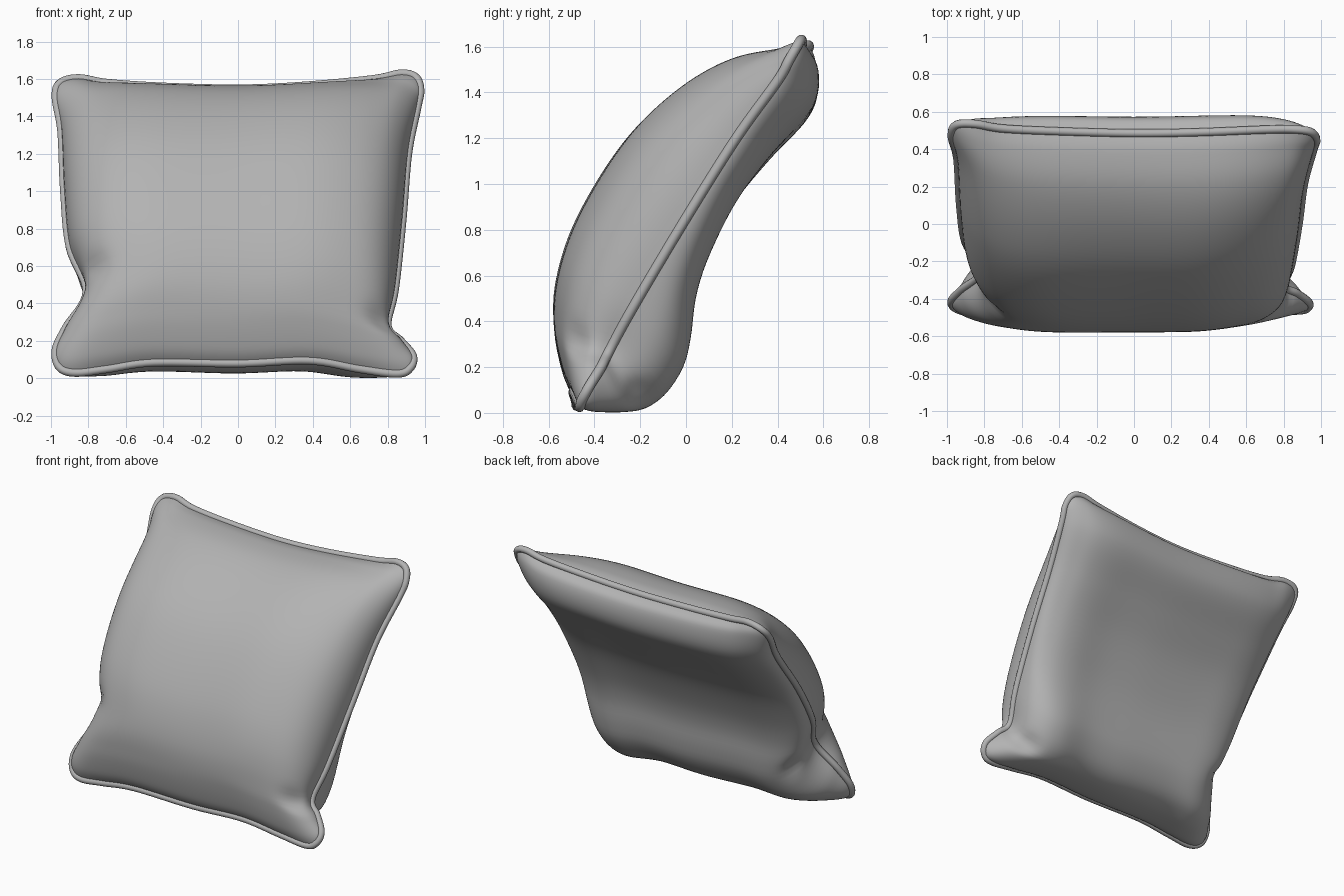
import bpy, math
from mathutils import Vector

if "Cube" in bpy.data.objects:
    bpy.data.objects.remove(bpy.data.objects["Cube"])

# Seam loop, anticlockwise from the bottom left corner
SEAM = [(-.955, -.45, .06), (-.87, -.475, .03), (-.7, -.48, .05), (-.45, -.49, .085),
        (0, -.49, .08), (.38, -.49, .095), (.65, -.47, .05), (.85, -.465, .025),
        (.92, -.455, .055), (.935, -.42, .12), (.87, -.37, .2), (.80, -.33, .28),
        (.84, -.22, .48), (.88, 0, .85), (.91, .22, 1.2), (.96, .40, 1.45), (.975, .45, 1.54),
        (.95, .49, 1.61), (.87, .505, 1.63), (.72, .505, 1.6), (.35, .49, 1.565),
        (0, .485, 1.55), (-.4, .495, 1.56), (-.7, .51, 1.58), (-.85, .535, 1.605),
        (-.95, .53, 1.58), (-.975, .47, 1.5), (-.945, .35, 1.32), (-.93, .1, 1.0),
        (-.9, -.1, .7), (-.81, -.25, .46), (-.92, -.35, .27), (-.975, -.41, .15)]
CORNERS = (0, 8, 17, 25)
# Middle profiles (y, z) of both panels, from bottom seam to top seam
FRONT = [(-.49, .08), (-.535, .16), (-.575, .35), (-.57, .55), (-.5, .79), (-.36, 1.05),
         (-.2, 1.26), (0, 1.43), (.2, 1.535), (.38, 1.565), (.485, 1.55)]
BACK = [(-.49, .08), (-.42, .035), (-.24, .03), (-.12, .08), (-.03, .2), (.005, .33), (.025, .5),
        (.08, .67), (.2, .9), (.36, 1.1), (.52, 1.27), (.57, 1.38), (.56, 1.5), (.485, 1.55)]
# Pinched folds beside the lower corners: side, height fraction, overhang
FOLDS = [(-1, .27, .05), (1, .14, .05)]
N = 72
STEP = 8

grey = bpy.data.materials.new("grey_fabric")
grey.diffuse_color = (.45, .45, .45, 1)
grey.use_nodes = True
grey.node_tree.nodes["Principled BSDF"].inputs["Base Color"].default_value = grey.diffuse_color


def spline(pts, closed=False):
    """Dense Catmull-Rom curve through the points."""
    p = [Vector(q) for q in pts]
    n = len(p)
    at = (lambda i: p[i % n]) if closed else (lambda i: p[max(0, min(n - 1, i))])
    out = []
    for i in range(n if closed else n - 1):
        a, b, c, d = at(i - 1), at(i), at(i + 1), at(i + 2)
        for k in range(STEP):
            t = k / STEP
            out.append(0.5 * (2 * b + (c - a) * t + (2 * a - 5 * b + 4 * c - d) * t * t
                              + (3 * b - a - 3 * c + d) * t ** 3))
    out.append(at(n))
    return out


def resample(line, params):
    """Points at the given fractions of the line's length."""
    acc = [0]
    for a, b in zip(line, line[1:]):
        acc.append(acc[-1] + (b - a).length)
    out, i = [], 0
    for t in params:
        s = t * acc[-1]
        while i < len(line) - 2 and acc[i + 1] < s:
            i += 1
        out.append(line[i].lerp(line[i + 1], min(1, (s - acc[i]) / max(1e-9, acc[i + 1] - acc[i]))))
    return out


# Parameters are packed more tightly near the seam
T = [0.85 * (0.5 - 0.5 * math.cos(math.pi * i / N)) + 0.15 * i / N for i in range(N + 1)]
loop = spline(SEAM, True)
c = [k * STEP for k in CORNERS] + [len(loop) - 1]
bottom, right, top, left = [loop[c[k]:c[k + 1] + 1] for k in range(4)]
bottom, right = resample(bottom, T), resample(right, T)
top, left = resample(top[::-1], T), resample(left[::-1], T)


def base(i, j):
    u, v = T[i], T[j]
    return (bottom[i] * (1 - v) + top[i] * v + left[j] * (1 - u) + right[j] * u
            - (bottom[0] * (1 - u) + bottom[N] * u) * (1 - v) - (top[0] * (1 - u) + top[N] * u) * v)


def panel(name, profile, flip):
    mid = resample(spline([(0, y, z) for y, z in profile]), T)
    lift = [mid[j] - base(N // 2, j) for j in range(N + 1)]
    for d in lift:
        d.x = 0
    verts, faces = [], []
    for j in range(N + 1):
        for i in range(N + 1):
            s, v = 2 * T[i] - 1, T[j]
            w = max(0, 1 - abs(s) ** (7.5 - 3.5 * v)) ** 0.52
            dx = 0
            for side, sv, over in FOLDS:
                g = math.exp(-((s - .93 * side) / .08) ** 2)
                dx += side * over * w * max(0, s * side) ** 4 * math.exp(-((v - sv) / .09) ** 2)
                w *= 1 - 0.2 * g * math.exp(-((v - sv - .02) / .03) ** 2)
            verts.append(base(i, j) + lift[j] * w + Vector((dx, 0, 0)))
    for j in range(N):
        for i in range(N):
            a = j * (N + 1) + i
            f = (a, a + 1, a + N + 2, a + N + 1)
            faces.append(f[::-1] if flip else f)
    me = bpy.data.meshes.new(name)
    me.from_pydata(verts, [], faces)
    me.polygons.foreach_set("use_smooth", [True] * len(faces))
    me.materials.append(grey)
    bpy.context.collection.objects.link(bpy.data.objects.new(name, me))


panel("front_panel", FRONT, False)
panel("back_panel", BACK, True)

# Round piping along the seam
cu = bpy.data.curves.new("piping", 'CURVE')
cu.dimensions = '3D'
cu.bevel_depth = 0.022
cu.bevel_resolution = 3
cu.materials.append(grey)
sp = cu.splines.new('POLY')
sp.points.add(len(loop) - 2)
for p, q in zip(sp.points, loop):
    p.co = (*q, 1)
sp.use_cyclic_u = True
sp.use_smooth = True
bpy.context.collection.objects.link(bpy.data.objects.new("piping", cu))
